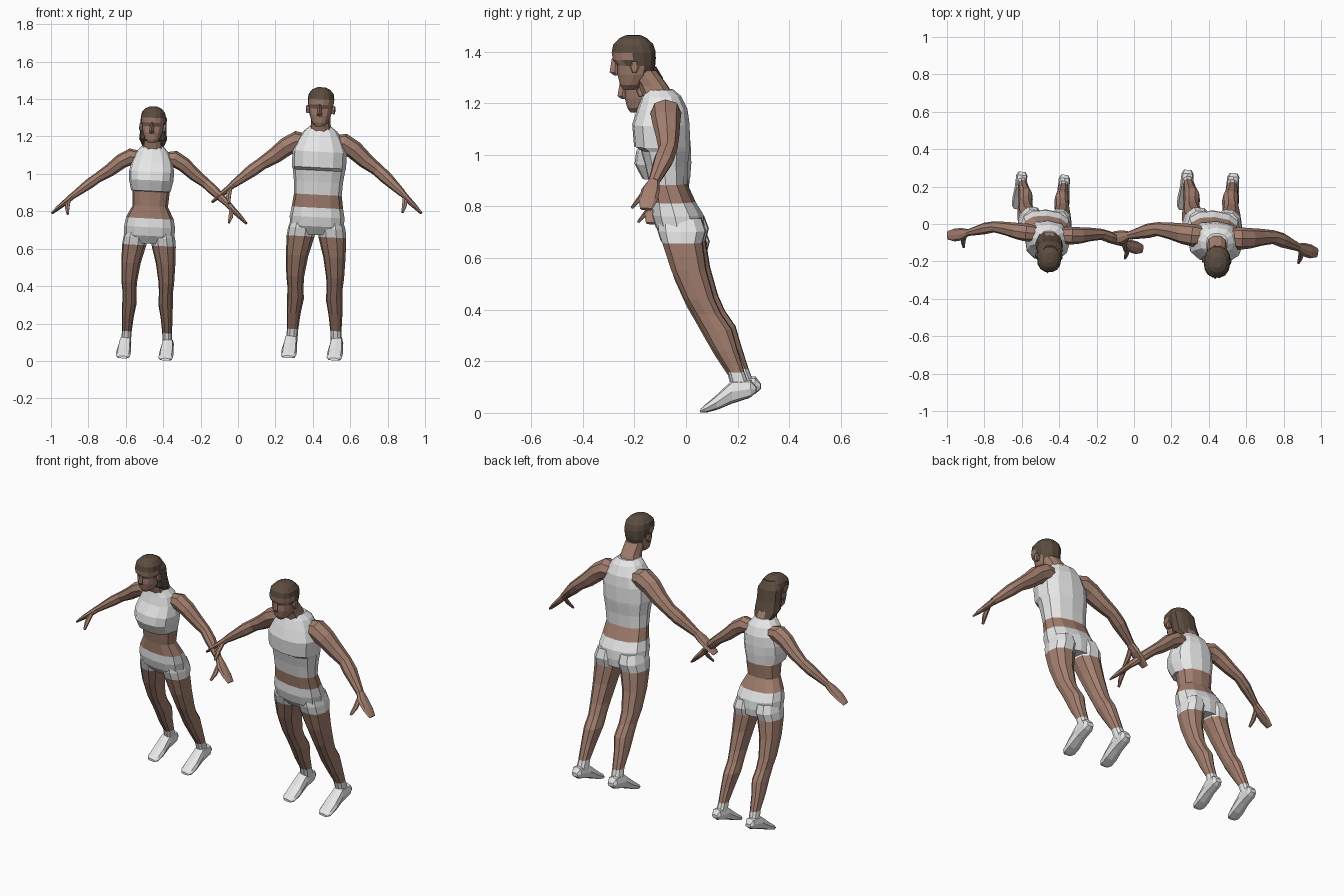
import bpy, bmesh
from math import sin, cos, pi, radians, copysign
from mathutils import Matrix, Vector

cube = bpy.data.objects.get("Cube")
if cube:
    bpy.data.objects.remove(cube)


def material(name, rgb):
    m = bpy.data.materials.new(name)
    m.use_nodes = True
    m.diffuse_color = (*rgb, 1)
    m.node_tree.nodes["Principled BSDF"].inputs["Base Color"].default_value = (*rgb, 1)
    return m


WHITE, SKIN, HAIR = range(3)
MATS = [material("white_cloth", (.8, .8, .8)),
        material("brown_skin", (.37, .215, .16)),
        material("dark_brown_hair", (.105, .072, .05))]


def loft(name, rings, colour, matrix):
    """Skin a list of point rings; colour is an index or a rule on the face centre."""
    bm = bmesh.new()
    vs = [[bm.verts.new(p) for p in r] for r in rings]
    n = len(vs[0])
    for a, b in zip(vs, vs[1:]):
        for i in range(n):
            j = (i + 1) % n
            bm.faces.new((a[i], a[j], b[j], b[i]))
    bm.faces.new(vs[0])
    bm.faces.new(vs[-1])
    for f in bm.faces:
        f.material_index = colour(f.calc_center_median()) if callable(colour) else colour
    bmesh.ops.recalc_face_normals(bm, faces=bm.faces)
    bm.transform(matrix)
    me = bpy.data.meshes.new(name)
    bm.to_mesh(me)
    bm.free()
    for m in MATS:
        me.materials.append(m)
    ob = bpy.data.objects.new(name, me)
    bpy.context.collection.objects.link(ob)
    return ob


def unit(n, power=1.0):
    """Rounded-square outline with n corners."""
    for i in range(n):
        c, s = cos(2 * pi * i / n), sin(2 * pi * i / n)
        yield copysign(abs(c) ** power, c), copysign(abs(s) ** power, s)


def level(z, front, back, half, x=0, n=12, power=.85):
    """Horizontal ring from its front, back and half width."""
    y, r = (front + back) / 2, (back - front) / 2
    return [Vector((x + half * u, y + r * v, z)) for u, v in unit(n, power)]


def sweep(path, n=8):
    """Rings across a path of (x, y, z, radius along y, other radius)."""
    pts = [Vector(p[:3]) for p in path]
    rings = []
    for i, p in enumerate(path):
        t = (pts[min(i + 1, len(pts) - 1)] - pts[max(i - 1, 0)]).normalized()
        u = Vector((0, 1, 0))
        u = (u - t * u.dot(t)).normalized()
        w = t.cross(u)
        rings.append([pts[i] + u * p[3] * a + w * p[4] * b for a, b in unit(n, .9)])
    return rings


# Torso profiles: height, front, back, half width
HIPS = [(.675, -.075, .07, .11), (.72, -.115, .075, .145), (.77, -.13, .07, .147), (.82, -.13, .04, .138)]
MAN_TORSO = HIPS + [
    (.89, -.14, .008, .128), (.96, -.155, .01, .132), (1.02, -.172, .018, .14),
    (1.035, -.198, .02, .145), (1.12, -.205, .018, .146), (1.18, -.185, .01, .12),
    (1.23, -.165, -.015, .09), (1.255, -.155, -.045, .058)]
WOMAN_TORSO = HIPS + [
    (.89, -.135, .0, .102), (.975, -.15, .008, .108), (.978, -.19, .01, .114),
    (1.04, -.222, .015, .128), (1.09, -.215, .015, .13), (1.15, -.18, .01, .117),
    (1.2, -.165, -.01, .095), (1.24, -.155, -.045, .058)]

LEG = [(.76, .075, -.1, .07, .062), (.71, .08, -.1, .088, .074), (.665, .085, -.085, .075, .075),
       (.56, .1, -.05, .09, .06), (.45, .107, .0, .12, .048), (.39, .105, .035, .147, .043),
       (.33, .104, .068, .188, .045), (.25, .112, .115, .21, .037), (.165, .116, .172, .236, .03),
       (.1, .12, .19, .26, .031)]

# Foot from heel to toe: depth, sole, top, half width
FOOT = [(.282, .086, .108, .02), (.262, .068, .135, .032), (.19, .045, .135, .035),
        (.13, .02, .078, .042), (.085, .008, .04, .041), (.065, .008, .022, .026)]

ARM = [(.07, -.065, 1.165, .05, .045), (.125, -.065, 1.17, .06, .055), (.18, -.06, 1.14, .055, .05),
       (.245, -.05, 1.085, .045, .043), (.31, -.045, 1.04, .037, .034), (.36, -.058, 1.0, .039, .034),
       (.455, -.09, .92, .022, .02)]
HAND = [(.45, -.088, .925, .02, .018), (.485, -.1, .89, .036, .017), (.525, -.108, .855, .037, .013),
        (.562, -.112, .82, .024, .007)]
THUMB = [(.47, -.11, .9, .012, .014), (.472, -.145, .855, .01, .014), (.465, -.175, .82, .006, .007)]

HEAD = [(1.255, -.24, -.2, .02), (1.275, -.252, -.165, .042), (1.315, -.262, -.125, .057),
        (1.35, -.262, -.114, .064), (1.372, -.28, -.112, .068), (1.4, -.284, -.112, .071),
        (1.43, -.278, -.122, .067), (1.453, -.255, -.145, .047), (1.465, -.23, -.17, .02)]
NECK = [(1.22, -.16, -.04, .062), (1.27, -.18, -.065, .052), (1.33, -.215, -.11, .05)]
NOSE = [(1.375, -.283, -.25, .007), (1.322, -.292, -.25, .014), (1.31, -.275, -.25, .012)]
LONG_HAIR = [(1.445, -.22, -.13, .045), (1.4, -.205, -.103, .075), (1.33, -.195, -.088, .076),
             (1.275, -.18, -.07, .08), (1.235, -.13, -.05, .062)]


def head_colour(c):
    hairy = c.z > 1.405 or (c.z > 1.355 and c.y > -.215) or (c.z > 1.325 and c.y > -.15)
    return HAIR if hairy else SKIN


def leg_colour(c):
    return SKIN if .165 < c.z < .665 else WHITE


def figure(who, matrix, torso, hem, limb):
    # Trunk with cropped top and shorts
    loft(who + "_torso", [level(*r) for r in torso],
         lambda c: SKIN if .82 < c.z < hem else WHITE, matrix)
    # Head, neck and nose
    loft(who + "_neck", [level(*r, n=10) for r in NECK], SKIN, matrix)
    loft(who + "_head", [level(*r, n=14) for r in HEAD], head_colour, matrix)
    loft(who + "_nose", [level(*r, n=4, power=1) for r in NOSE], SKIN, matrix)
    for side, s in (("left", 1), ("right", -1)):
        tag = f"{who}_{side}_"
        m = matrix @ Matrix.Diagonal((s, 1, 1, 1))
        # Leg and foot
        loft(tag + "leg", [level(z, f, b, h * (limb + 1) / 2, x, 10) for z, x, f, b, h in LEG],
             leg_colour, m)
        loft(tag + "foot", [[Vector((.123 + h * u, y, (lo + hi) / 2 + (hi - lo) / 2 * v))
                             for u, v in unit(8, .7)] for y, lo, hi, h in FOOT], WHITE, m)
        # Arm, hand and thumb
        loft(tag + "arm", sweep([(x, y, z, a * limb, b * limb) for x, y, z, a, b in ARM]), SKIN, m)
        loft(tag + "hand", sweep(HAND), SKIN, m)
        loft(tag + "thumb", sweep(THUMB, 6), SKIN, m)
        # Ear
        loft(tag + "ear", [[Vector((x, -.19 + r * .7 * u, 1.345 + r * v)) for u, v in unit(6)]
                           for x, r in ((.05, .02), (.074, .026), (.078, .018))], SKIN, m)


def stance(x, y, size):
    return (Matrix.Translation((x, y, 0)) @ Matrix.Rotation(radians(-4), 4, "Z")
            @ Matrix.Rotation(radians(3), 4, "Y") @ Matrix.Scale(size, 4))


man, woman = stance(.385, 0, 1), stance(-.508, .01, .93)
figure("man", man, MAN_TORSO, .89, 1)
figure("woman", woman, WOMAN_TORSO, .976, .86)
loft("woman_long_hair", [level(*r) for r in LONG_HAIR], HAIR, woman)
